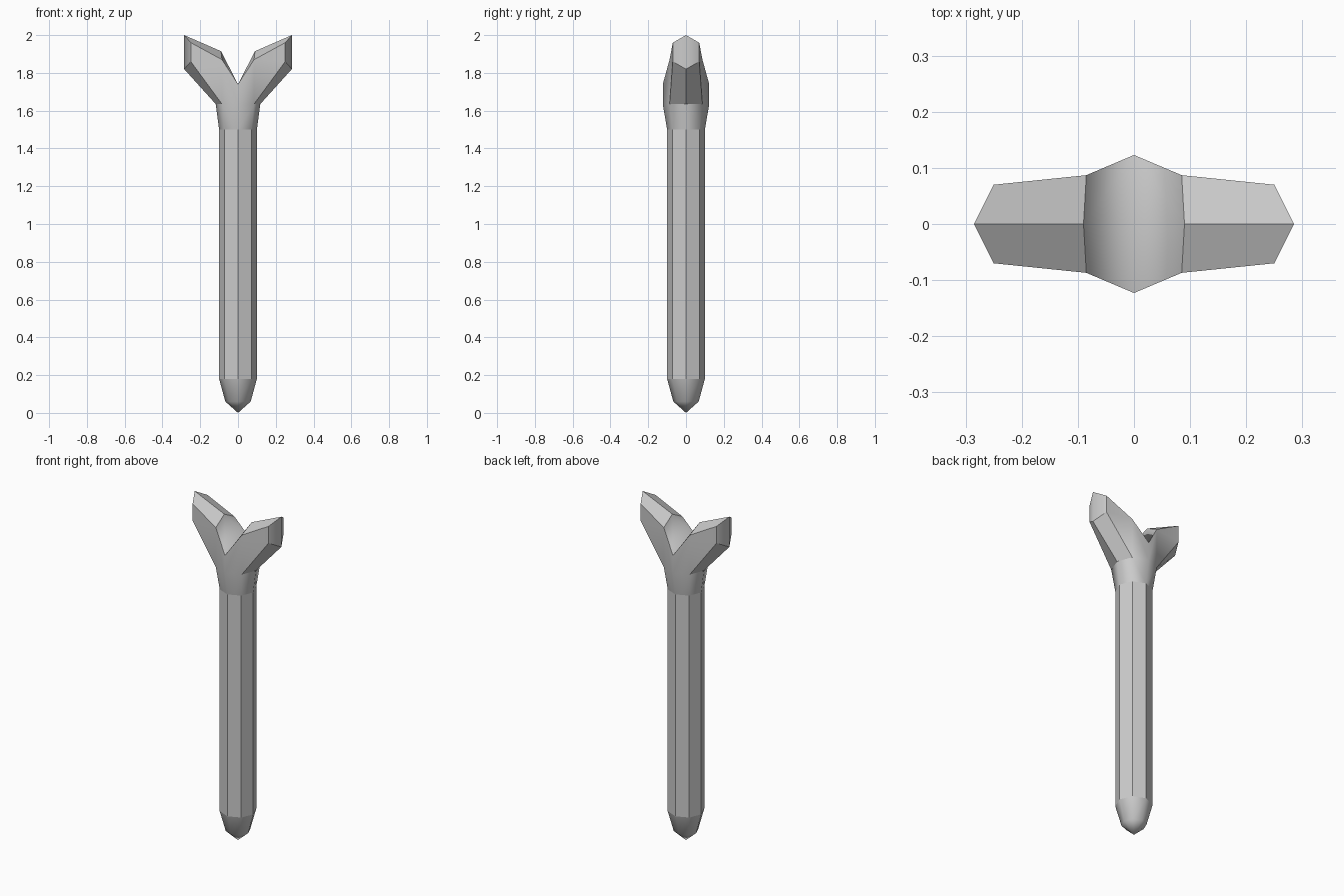
import bpy
from math import cos, sin, pi

if "Cube" in bpy.data.objects:
    bpy.data.objects.remove(bpy.data.objects["Cube"])


def make(name, verts, faces, smooth=True, sharp=()):
    me = bpy.data.meshes.new(name)
    me.from_pydata(verts, [], faces)
    me.validate()
    me.polygons.foreach_set("use_smooth", [smooth] * len(me.polygons))
    for e in me.edges:
        if frozenset(e.vertices) in sharp:
            e.use_edge_sharp = True
    ob = bpy.data.objects.new(name, me)
    bpy.context.collection.objects.link(ob)
    return ob


def ring(r, z, n=8):
    return [(r * cos(2 * pi * i / n), r * sin(2 * pi * i / n), z) for i in range(n)]


def bridge(a, b, n=8):
    return [(a + i, a + (i + 1) % n, b + (i + 1) % n, b + i) for i in range(n)]


# Octagonal shaft with flat sides
make("shaft", ring(0.1, 0.18) + ring(0.1, 1.5), bridge(0, 8), smooth=False)

# Rounded pointed tip
make("tip", [(0, 0, 0)] + ring(0.067, 0.06) + ring(0.1, 0.18),
     [(0, 1 + (i + 1) % 8, 1 + i) for i in range(8)] + bridge(1, 9))

# Forked head: one quarter, mirrored in x and y
d = 0.1 * cos(pi / 4)
pts = {
    "a0": (0.1, 0, 1.5), "a1": (d, -d, 1.5), "a2": (0, -0.1, 1.5),
    "b0": (0.118, 0, 1.635), "b1": (0.085, -0.087, 1.635), "b2": (0, -0.123, 1.635),
    "t0": (0.09, 0, 1.915), "t1": (0.085, -0.087, 1.87),
    "t2": (0, -0.123, 1.74), "t3": (0, 0, 1.74),
    "e0": (0.285, 0, 1.82), "e1": (0.25, -0.07, 1.86),
    "e2": (0.25, -0.07, 1.96), "e3": (0.285, 0, 2.0),
}
ids = {k: i for i, k in enumerate(pts)}
quads = ["a1 a0 b0 b1", "a2 a1 b1 b2", "b2 b1 t1 t2", "t2 t1 t0 t3",
         "b1 b0 e0 e1", "t1 b1 e1 e2", "t0 t1 e2 e3", "e1 e0 e3 e2"]
creases = ["b0 e0", "b1 e1", "t1 e2", "t0 e3", "t0 t1", "t1 t2",
           "e0 e1", "e1 e2", "e2 e3", "b0 b1"]
head = make("forked_head", list(pts.values()),
            [[ids[k] for k in q.split()] for q in quads],
            sharp={frozenset(ids[k] for k in c.split()) for c in creases})
mod = head.modifiers.new("mirror", 'MIRROR')
mod.use_axis = (True, True, False)
mod.merge_threshold = 0.001
